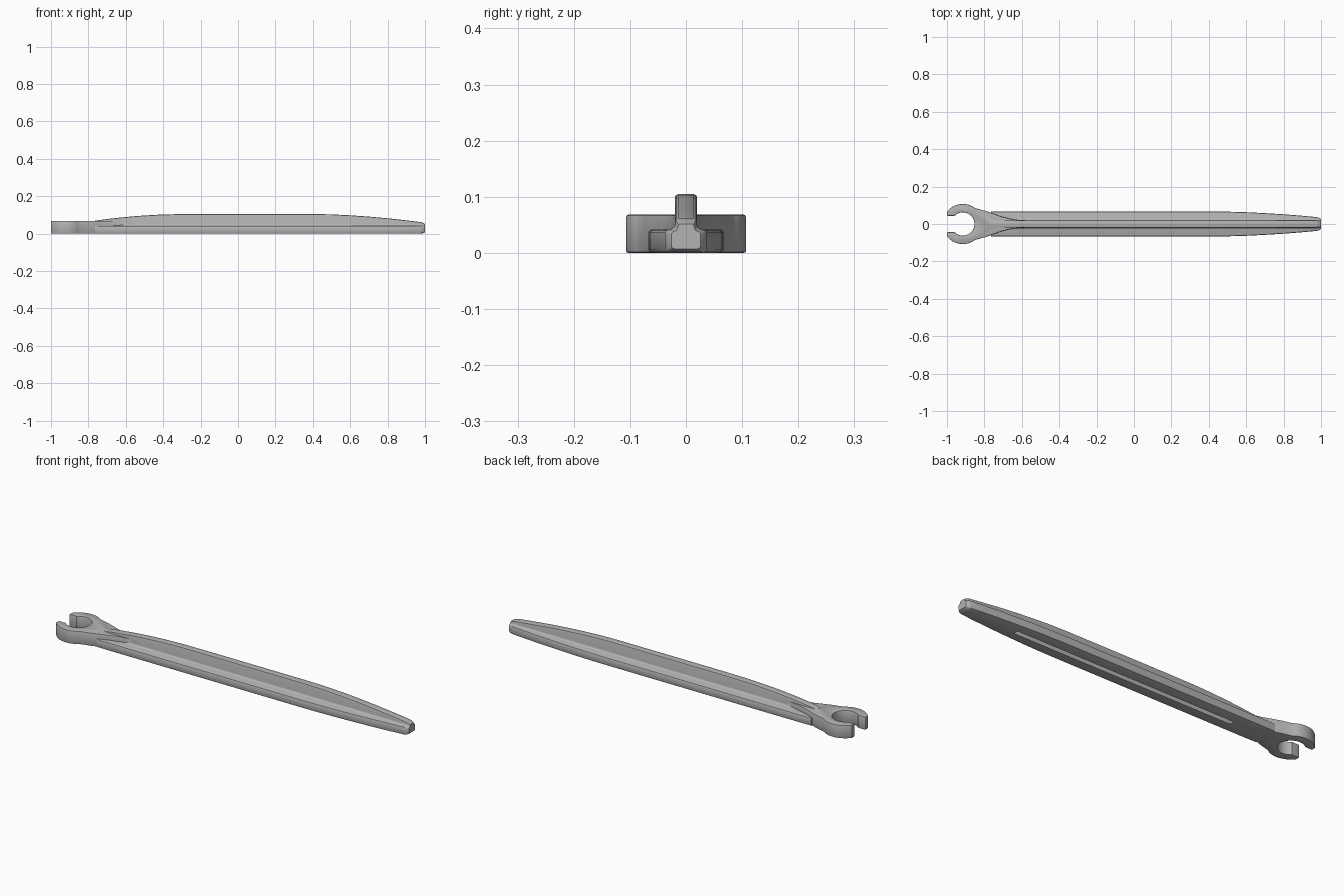
import bpy, bmesh
from math import sin, cos, asin, acos, pi, radians

cube = bpy.data.objects.get("Cube")
if cube:
    bpy.data.objects.remove(cube, do_unlink=True)

steel = bpy.data.materials.new("grey_steel")
steel.use_nodes = True
grey = (0.45, 0.45, 0.45, 1)
steel.diffuse_color = grey
steel.node_tree.nodes["Principled BSDF"].inputs["Base Color"].default_value = grey


def make_object(name, bm):
    bmesh.ops.recalc_face_normals(bm, faces=bm.faces)
    mesh = bpy.data.meshes.new(name)
    bm.to_mesh(mesh)
    bm.free()
    mesh.materials.append(steel)
    obj = bpy.data.objects.new(name, mesh)
    bpy.context.collection.objects.link(obj)
    return obj


def apply(obj, mod):
    bpy.ops.object.select_all(action="DESELECT")
    obj.select_set(True)
    bpy.context.view_layer.objects.active = obj
    bpy.ops.object.modifier_apply(modifier=mod.name)


def combine(obj, other, operation):
    mod = obj.modifiers.new(operation.lower(), "BOOLEAN")
    mod.operation = operation
    mod.solver = "EXACT"
    mod.object = other
    apply(obj, mod)
    bpy.data.objects.remove(other, do_unlink=True)


def section(w, h, scale):
    """Inverted T cross-section with filleted rib and rounded edges."""
    half = [(w - .006, 0), (w - .002, .002), (w, .006), (w, .036),
            (w - .002, .040), (w - .006, .042), (.029, .042),
            (.024, .044), (.021, .048), (.020, .052),
            (.020, h - .007), (.018, h - .002), (.013, h)]
    full = half + [(-y, z) for y, z in reversed(half)]
    return [(y * scale, .028 + (z - .028) * scale) for y, z in full]


# Handle: flange and rib lofted along x (x, half width, rib height, scale)
stations = [(-.765, .066, .069, 1), (-.70, .067, .078, 1), (-.62, .067, .087, 1),
            (-.53, .067, .095, 1), (-.43, .067, .101, 1), (-.33, .067, .104, 1),
            (-.2, .067, .105, 1), (.4, .067, .105, 1), (.5, .066, .103, 1),
            (.6, .063, .098, 1), (.7, .058, .091, 1), (.8, .052, .082, 1),
            (.9, .044, .071, 1), (.975, .037, .062, 1), (.99, .036, .060, .93),
            (1.0, .035, .060, .74)]
bm = bmesh.new()
rings = [[bm.verts.new((x, y, z)) for y, z in section(w, h, s)]
         for x, w, h, s in stations]
n = len(rings[0])
for a, b in zip(rings, rings[1:]):
    for i in range(n):
        j = (i + 1) % n
        bm.faces.new((a[i], a[j], b[j], b[i]))
bm.faces.new(rings[0])
bm.faces.new(rings[-1])
handle = make_object("wrench_handle", bm)

# Open-ended head: outer arc, jaw slot, inner arc and neck curving into the rib
cx, outer, inner, slot = -.915, .107, .062, .044
steps = 20
end = acos((-1 - cx) / outer)
start = radians(52)
upper = [(-.56, .019), (-.61, .021), (-.66, .027), (-.71, .040), (-.76, .058), (-.80, .072)]
for i in range(steps + 1):
    t = start + (end - start) * i / steps
    upper.append((cx + outer * cos(t), outer * sin(t)))
upper.append((-1, slot))
open_angle = pi - asin(slot / inner)
for i in range(steps):
    t = open_angle * (1 - i / steps)
    upper.append((cx + inner * cos(t), inner * sin(t)))
outline = upper + [(cx + inner, 0)] + [(x, -y) for x, y in reversed(upper)]

bm = bmesh.new()
base = bm.faces.new([bm.verts.new((x, y, 0)) for x, y in outline])
top = bmesh.ops.extrude_face_region(bm, geom=[base])["geom"]
bmesh.ops.translate(bm, vec=(0, 0, .068),
                    verts=[v for v in top if isinstance(v, bmesh.types.BMVert)])
head = make_object("wrench_head", bm)
bevel = head.modifiers.new("rounded_edges", "BEVEL")
bevel.width = .004
bevel.segments = 2
bevel.limit_method = "ANGLE"
bevel.angle_limit = radians(60)
apply(head, bevel)

# Long groove hollowing the underside of the rib
bm = bmesh.new()
bmesh.ops.create_cube(bm, size=1)
for v in bm.verts:
    v.co = (.06 + v.co.x * 1.26, v.co.y * .026, v.co.z * .12)
groove = make_object("groove_cutter", bm)
groove.hide_render = True

combine(handle, head, "UNION")
combine(handle, groove, "DIFFERENCE")
handle.name = "wrench"
bpy.ops.object.shade_smooth_by_angle(angle=radians(35))
